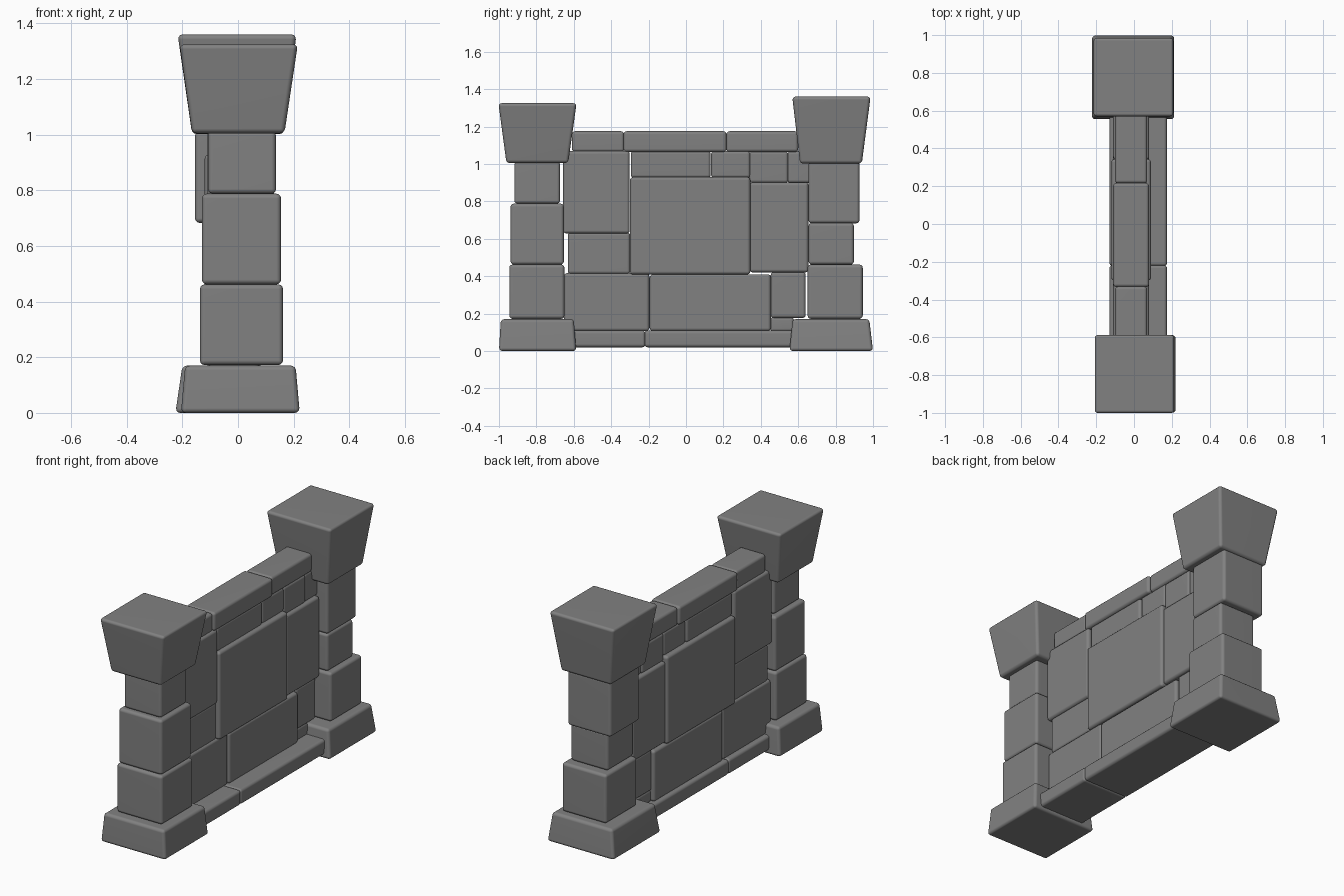
import bpy, bmesh, math

if "Cube" in bpy.data.objects:
    bpy.data.objects.remove(bpy.data.objects["Cube"])

# Dark grey rock
rock = bpy.data.materials.new("dark_rock")
rock.diffuse_color = (.22, .22, .22, 1)
rock.use_nodes = True
rock.node_tree.nodes["Principled BSDF"].inputs["Base Color"].default_value = rock.diffuse_color


def stone(name, bottom, top, z0, z1, bevel=0.017):
    """Rounded stone; bottom and top are (x0, x1, y0, y1) rectangles."""
    bm = bmesh.new()
    rings = []
    for (x0, x1, y0, y1), z in ((bottom, z0), (top, z1)):
        rings.append([bm.verts.new((x, y, z)) for x, y in
                      ((x0, y0), (x1, y0), (x1, y1), (x0, y1))])
    lo, hi = rings
    bm.faces.new(lo[::-1])
    bm.faces.new(hi)
    for i in range(4):
        j = (i + 1) % 4
        bm.faces.new((lo[i], lo[j], hi[j], hi[i]))
    bmesh.ops.bevel(bm, geom=bm.edges[:], offset=bevel, segments=3,
                    profile=0.5, affect='EDGES')
    me = bpy.data.meshes.new(name)
    bm.to_mesh(me)
    bm.free()
    me.materials.append(rock)
    ob = bpy.data.objects.new(name, me)
    bpy.context.collection.objects.link(ob)
    bpy.ops.object.select_all(action='DESELECT')
    ob.select_set(True)
    bpy.context.view_layer.objects.active = ob
    bpy.ops.object.shade_smooth_by_angle(angle=math.radians(35))
    ob.modifiers.new("flat_sides", 'WEIGHTED_NORMAL').keep_sharp = True
    return ob


def block(name, x0, x1, y0, y1, z0, z1):
    r = (x0, x1, y0, y1)
    return stone(name, r, r, z0, z1)


# Flared pillar feet
stone("front_pillar_base", (-.205, .222, -1, -.587), (-.19, .207, -.99, -.6), 0, .17)
stone("back_pillar_base", (-.225, .215, .553, 1), (-.2, .195, .57, .98), 0, .17)

# Pillar shafts: x0, x1, y0, y1, z0, z1
for i, b in enumerate([(-.137, .162, -.945, -.65, .172, .462),
                       (-.13, .155, -.938, -.653, .462, .788),
                       (-.108, .137, -.918, -.673, .788, 1.012)]):
    block(f"front_pillar_block_{i + 1}", *b)
for i, b in enumerate([(-.137, .155, .65, .945, .172, .462),
                       (-.115, .13, .655, .898, .462, .685),
                       (-.155, .13, .655, .928, .683, 1.012)]):
    block(f"back_pillar_block_{i + 1}", *b)

# Capitals widening upwards
stone("front_pillar_capital", (-.165, .167, -.96, -.63), (-.21, .215, -1.003, -.585), 1.005, 1.325)
stone("back_pillar_capital", (-.165, .165, .61, .94), (-.217, .21, .568, .987), 1.002, 1.36)

# Protruding footing slabs
for i, (y0, y1) in enumerate([(-.7, -.217), (-.223, .7)]):
    block(f"footing_slab_{i + 1}", -.13, .175, y0, y1, .02, .11)

# Wall stones: half thickness, y0, y1, z0, z1
WALL = [
    (.09, -.652, -.196, .106, .417), (.095, -.194, .454, .106, .41),
    (.075, .45, .577, .103, .182), (.082, .453, .64, .176, .424),
    (.085, -.632, -.298, .411, .635), (.095, -.657, -.301, .628, 1.07),
    (.105, -.3, .344, .409, .93), (.095, .34, .655, .42, .902),
    (.085, -.295, .132, .925, 1.07), (.08, .134, .344, .925, 1.07),
    (.08, .338, .547, .898, 1.068), (.075, .542, .67, .898, 1.068),
]
for i, (h, y0, y1, z0, z1) in enumerate(WALL):
    block(f"wall_stone_{i + 1}", -h - .015, h - .015, y0, y1, z0, z1)

# Coping stones along the top
for i, (x0, x1, y0, y1) in enumerate([(-.1, .07, -.61, -.33), (-.11, .08, -.334, .217),
                                      (-.1, .07, .215, .6)]):
    block(f"coping_stone_{i + 1}", x0, x1, y0, y1, 1.064, 1.175)
